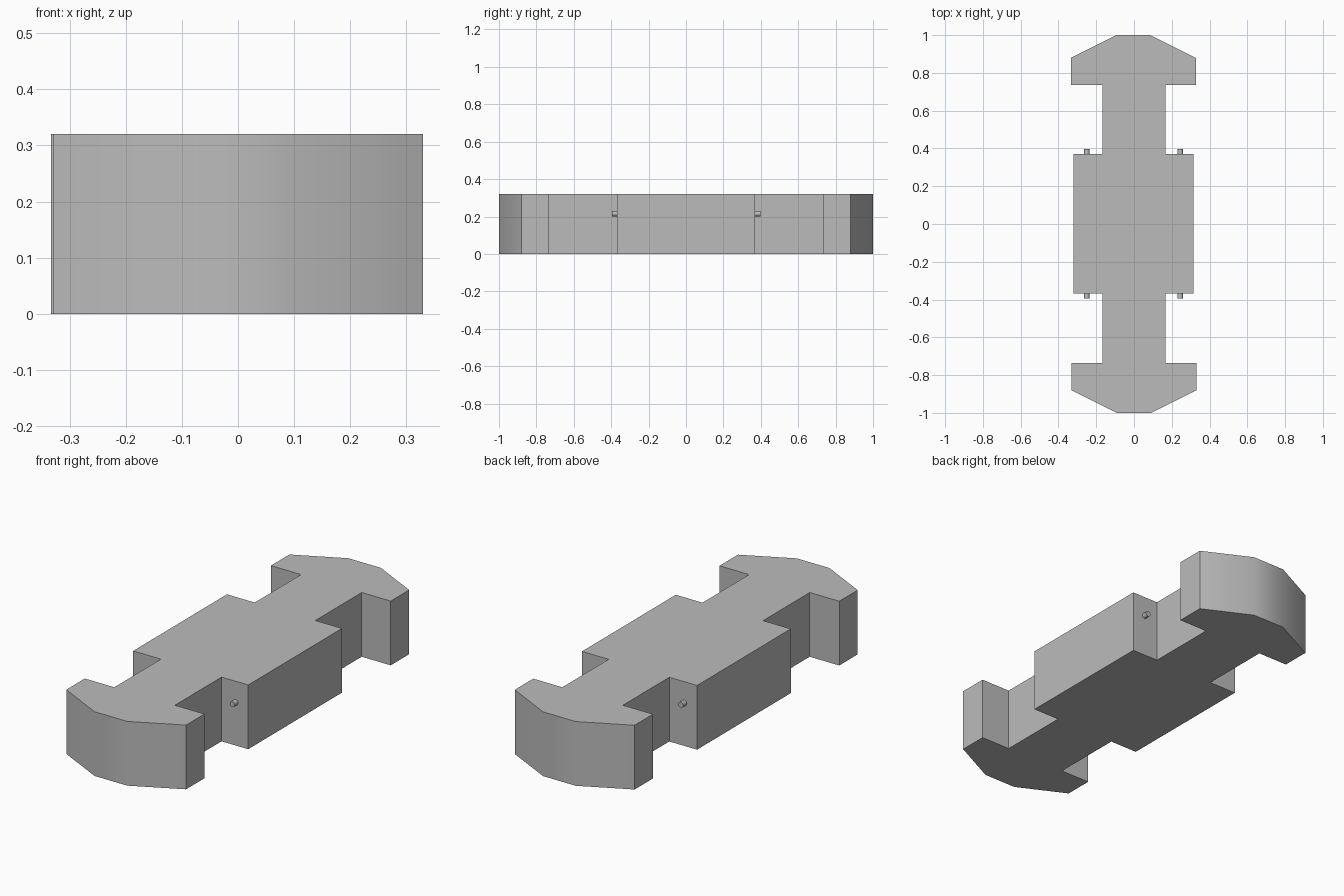
import bpy, bmesh, math
from mathutils import Matrix

cube = bpy.data.objects.get("Cube")
if cube:
    bpy.data.objects.remove(cube, do_unlink=True)

HEIGHT = 0.32

grey = bpy.data.materials.new("plain_grey")
grey.use_nodes = True
colour = (0.5, 0.5, 0.5, 1)
grey.diffuse_color = colour
grey.node_tree.nodes["Principled BSDF"].inputs["Base Color"].default_value = colour


def finish(bm, name, angle):
    bmesh.ops.recalc_face_normals(bm, faces=bm.faces)
    mesh = bpy.data.meshes.new(name)
    bm.to_mesh(mesh)
    bm.free()
    mesh.materials.append(grey)
    obj = bpy.data.objects.new(name, mesh)
    bpy.context.collection.objects.link(obj)
    bpy.ops.object.select_all(action='DESELECT')
    obj.select_set(True)
    bpy.context.view_layer.objects.active = obj
    bpy.ops.object.shade_smooth_by_angle(angle=math.radians(angle))
    return obj


# Block: stations along y as (y, half width, centre x), from front to back
stations = [
    (-1.0, 0.09, 0), (-0.88, 0.33, 0), (-0.735, 0.33, 0),
    (-0.735, 0.167, 0), (-0.368, 0.167, 0),
    (-0.368, 0.317, -0.003), (0.37, 0.317, -0.003),
    (0.37, 0.167, 0), (0.735, 0.167, 0),
    (0.735, 0.33, -0.003), (0.88, 0.33, -0.003), (1.0, 0.09, -0.003),
]
outline = [(c + w, y) for y, w, c in stations]
outline += [(c - w, y) for y, w, c in reversed(stations)]
bm = bmesh.new()
base = bm.faces.new([bm.verts.new((x, y, 0)) for x, y in outline])
top = bmesh.ops.extrude_face_region(bm, geom=[base], use_keep_orig=True)["geom"]
bmesh.ops.translate(bm, vec=(0, 0, HEIGHT),
                    verts=[v for v in top if isinstance(v, bmesh.types.BMVert)])
finish(bm, "body_block", 30)

# Small round pins on the four shoulders
for x, side in ((-0.25, "right"), (0.245, "left")):
    for y, end in ((-0.375, "front"), (0.378, "back")):
        bm = bmesh.new()
        bmesh.ops.create_cone(
            bm, cap_ends=True, segments=12, radius1=0.014, radius2=0.014, depth=0.04,
            matrix=Matrix.Translation((x, y, 0.215)) @ Matrix.Rotation(math.pi / 2, 4, 'X'))
        finish(bm, f"{end}_{side}_pin", 40)
